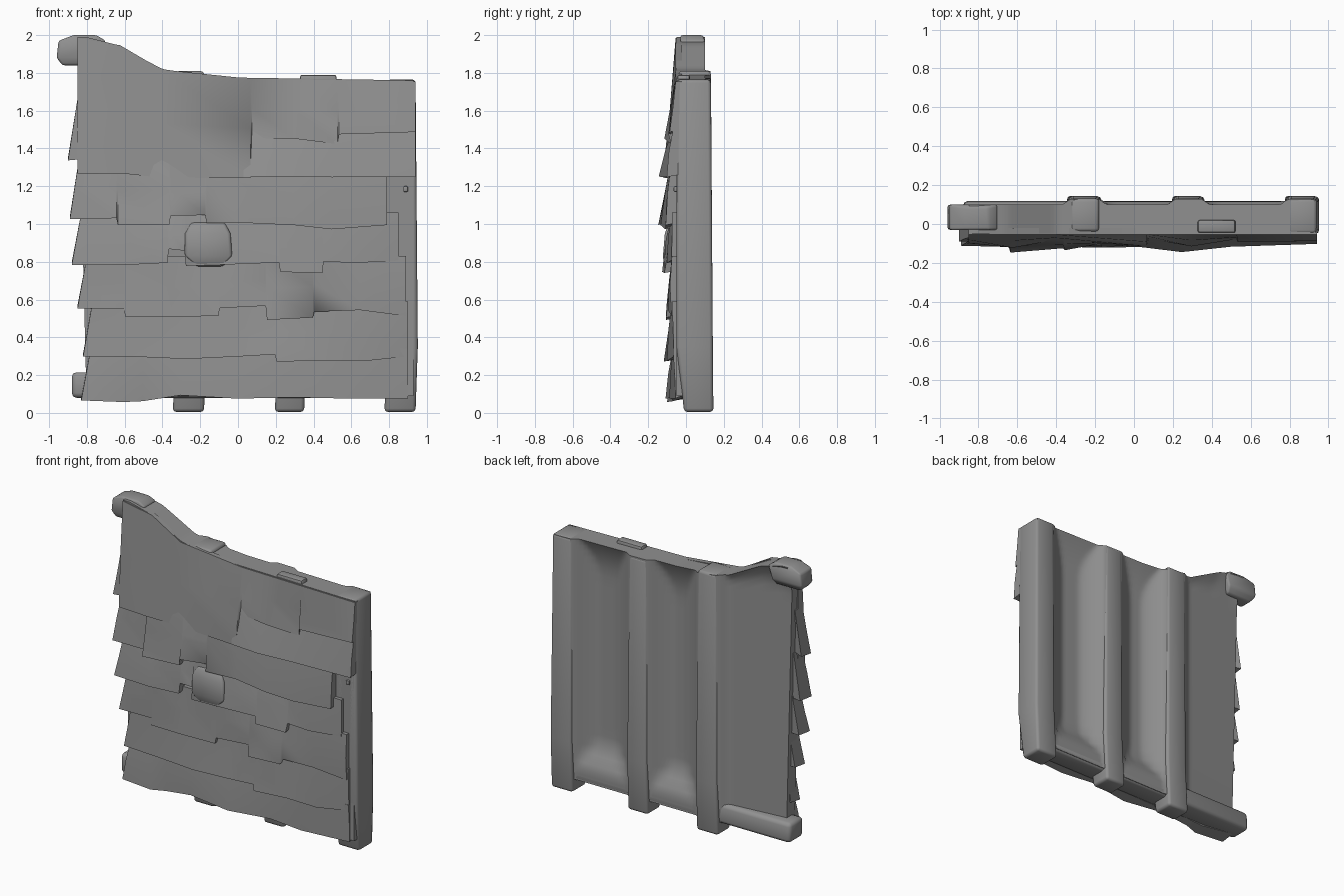
import bpy, bmesh, math, random

random.seed(4)
if "Cube" in bpy.data.objects:
    bpy.data.objects.remove(bpy.data.objects["Cube"])

grey = bpy.data.materials.new("weathered grey")
grey.use_nodes = True
COLOR = (0.28, 0.28, 0.28, 1)
grey.diffuse_color = COLOR
grey.node_tree.nodes["Principled BSDF"].inputs["Base Color"].default_value = COLOR


def loft(name, rings, angle=50, bevel=0):
    """Skin a list of equal-length point rings and cap both ends."""
    bm = bmesh.new()
    loops = [[bm.verts.new(p) for p in ring] for ring in rings]
    n = len(loops[0])
    for a, b in zip(loops, loops[1:]):
        for i in range(n):
            j = (i + 1) % n
            bm.faces.new((a[i], a[j], b[j], b[i]))
    bm.faces.new(loops[0])
    bm.faces.new(loops[-1][::-1])
    bmesh.ops.recalc_face_normals(bm, faces=bm.faces)
    mesh = bpy.data.meshes.new(name)
    bm.to_mesh(mesh)
    bm.free()
    mesh.materials.append(grey)
    obj = bpy.data.objects.new(name, mesh)
    bpy.context.collection.objects.link(obj)
    bpy.context.view_layer.objects.active = obj
    obj.select_set(True)
    if bevel:
        mod = obj.modifiers.new("soft edges", "BEVEL")
        mod.width = bevel
        mod.segments = 2
        bpy.ops.object.modifier_apply(modifier=mod.name)
    bpy.ops.object.shade_smooth_by_angle(angle=math.radians(angle))
    obj.select_set(False)
    return obj


def rect(x0, x1, y0, y1, z):
    return [(x0, y0, z), (x1, y0, z), (x1, y1, z), (x0, y1, z)]


# Sloping top outline of the panel
OUTLINE = [(-0.9, 1.99), (-0.76, 1.99), (-0.62, 1.95), (-0.4, 1.82),
           (-0.2, 1.79), (0, 1.775), (0.95, 1.76)]


def top(x):
    for (xa, za), (xb, zb) in zip(OUTLINE, OUTLINE[1:]):
        if x <= xb:
            return za + (zb - za) * max(0, x - xa) / (xb - xa)
    return OUTLINE[-1][1]


# Deck, hollowed at the back, sweeping up into the studs and rails
STUDS = {"centre_right_stud": (-0.33, -0.18, 1.81),
         "centre_left_stud": (0.21, 0.35, 1.768),
         "left_stud": (0.79, 0.94, 1.765)}


def fade(distance, reach, power):
    return min(1, max(0, 1 - distance / reach)) ** power


def back_y(x, z):
    gap = min(max(a - x, x - b, 0) for a, b, _ in STUDS.values())
    lift = 0.094 * fade(gap, 0.16, 1.4)
    if x < -0.33:
        lift = max(lift, 0.05 * (x + 0.85) / 0.5)
    else:
        lift = max(lift, 0.082 * fade(z - 0.2, 0.15, 1.3))
    return 0.035 + max(lift, 0.065 * fade(top(x) - z, 0.25, 2))


rings = []
for i in range(81):
    x = -0.8 + 1.73 * i / 80
    ring = [(x, -0.05, 0.09), (x, -0.05, top(x))]
    for k in range(29):
        z = 0.09 + (top(x) - 0.09) * (1 + math.cos(math.pi * k / 28)) / 2
        ring.append((x, back_y(x, z), z))
    flare = 0.05 * max(0, -x - 0.4) / 0.4
    rings.append([(px - flare * pz / 2, py, pz) for px, py, pz in ring])
loft("deck", rings, 45)

# Upright studs
for name, (a, b, height) in STUDS.items():
    front = -0.05 if name == "left_stud" else -0.04
    loft(name, [rect(a - 0.015, b, front + 0.04, 0.145, 0.005),
                rect(a, b + 0.012, front, 0.142, 0.35),
                rect(a, b, front, 0.132, height)], 50, 0.018)

# Bottom rail with its exposed end, and top rail end
loft("bottom_rail", [rect(-0.88, 0.9, -0.04, 0.12, 0.08),
                     rect(-0.88, 0.9, -0.04, 0.11, 0.215)], 50, 0.025)
loft("top_rail_end", [rect(-0.93, -0.74, -0.02, 0.07, 1.84),
                      rect(-0.96, -0.73, -0.03, 0.1, 1.88),
                      rect(-0.95, -0.7, -0.03, 0.1, 1.97),
                      rect(-0.87, -0.75, -0.03, 0.09, 2.0)], 50, 0.012)
loft("ridge_tab", [rect(0.32, 0.53, -0.045, 0.02, 1.7),
                   rect(0.33, 0.52, -0.045, 0.02, 1.79)], 40, 0.01)


# Shingle courses: each tile is (start x, bottom z); level neighbours are fused
def course(name, z_top, y_top, y_low, tiles, end, ragged=True):
    rings = []

    def edge(x, low, depth, spread=0.0, under=-0.02):
        zt = min(z_top, top(x) - 0.005)
        y = depth + random.uniform(-0.012, 0.012)
        z = low + random.uniform(-0.008, 0.008)
        ym = (y + y_top) / 2 + random.uniform(-0.01, 0.004)
        rings.append([(x + spread, under, zt), (x + spread, y_top, zt),
                      (x + spread / 2, ym, (zt + z) / 2), (x, y, z),
                      (x, under, z + 0.015)])

    if ragged:
        edge(*tiles[0], y_low + 0.02, 0.05, 0.015)
    else:
        edge(*tiles[0], y_low + 0.02)
    for (_, low), (x, following) in zip(tiles, tiles[1:]):
        edge(x - 0.004, low, y_low + random.uniform(-0.005, 0.03))
        if abs(low - following) > 0.025:
            edge(x + 0.004, following, y_low + random.uniform(-0.005, 0.03))
    edge(end, tiles[-1][1], y_low + 0.035)
    loft(name, rings, 60)


course("ridge_shingles", 2, -0.055, -0.112,
       [(-0.85, 1.27), (-0.62, 1.25), (-0.4, 1.25), (0.07, 1.45),
        (0.3, 1.43), (0.53, 1.48)], 0.94, False)
course("upper_edge_shingle", 1.66, -0.07, -0.112,
       [(-0.9, 1.34), (-0.8, 1.33)], -0.68)
course("upper_shingles", 1.52, -0.065, -0.13,
       [(0.03, 1.25), (0.25, 1.25), (0.5, 1.25)], 0.94, False)
course("third_shingles", 1.36, -0.075, -0.135,
       [(-0.89, 1.03), (-0.64, 1.0), (-0.36, 1.04), (-0.17, 1.0),
        (0.06, 1.0), (0.3, 0.98), (0.5, 0.99)], 0.79)
course("fourth_shingles", 1.06, -0.075, -0.122,
       [(-0.88, 0.79), (-0.6, 0.8), (-0.37, 0.86), (-0.28, 0.78),
        (-0.03, 0.8), (0.22, 0.74), (0.45, 0.8), (0.62, 0.8)], 0.85)
course("fifth_shingles", 0.83, -0.075, -0.112,
       [(-0.85, 0.55), (-0.6, 0.5), (-0.35, 0.52), (-0.1, 0.56),
        (0.15, 0.5), (0.4, 0.54), (0.65, 0.52)], 0.89)
course("sixth_shingles", 0.59, -0.075, -0.107,
       [(-0.82, 0.3), (-0.55, 0.28), (-0.27, 0.3), (0, 0.31),
        (0.2, 0.27), (0.45, 0.28), (0.68, 0.3)], 0.9)
course("bottom_shingles", 0.34, -0.07, -0.1,
       [(-0.83, 0.06), (-0.6, 0.07), (-0.5, 0.09), (-0.3, 0.07),
        (0, 0.08), (0.3, 0.07), (0.55, 0.08)], 0.9)

# Loose raised shingle and a nail head
loft("raised_shingle", [rect(-0.22, -0.08, -0.115, -0.05, 0.775),
                        rect(-0.28, -0.03, -0.122, -0.05, 0.83),
                        rect(-0.28, -0.04, -0.112, -0.05, 0.95),
                        rect(-0.25, -0.07, -0.09, -0.05, 1.01)], 60, 0.015)
loft("nail_head", [rect(0.875, 0.9, -0.065, -0.04, 1.17),
                   rect(0.875, 0.9, -0.065, -0.04, 1.2)], 30, 0.006)
